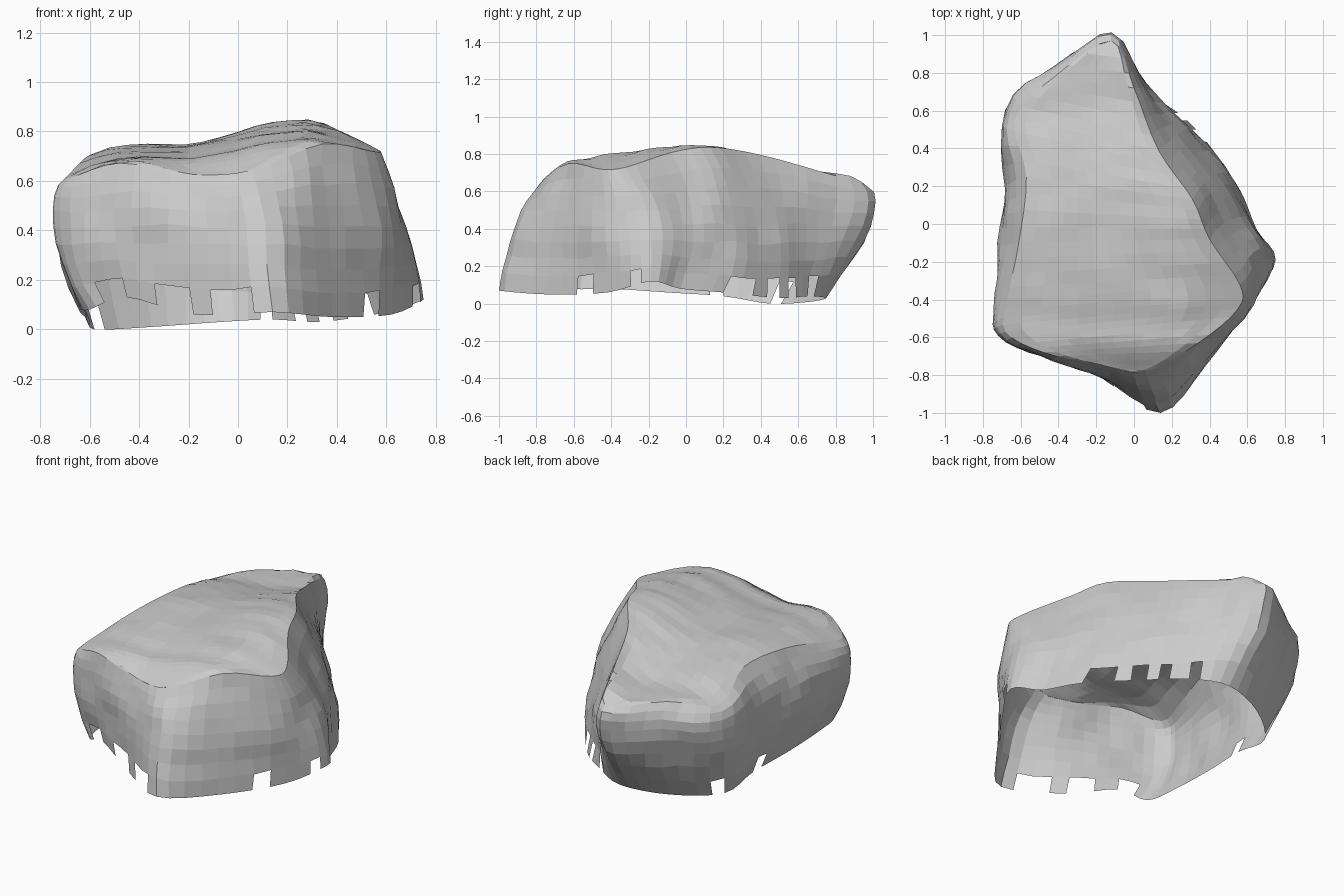
import bpy, bmesh, random
from mathutils import Vector, noise

if "Cube" in bpy.data.objects:
    bpy.data.objects.remove(bpy.data.objects["Cube"])

random.seed(7)
SUB, ROWS, COLS = 4, 8, 13

# Outline control points, clockwise from the back tip: rim (x, y)
RIM = [(-.12, .97), (.0, .72), (.13, .39), (.31, .13), (.4, -.08), (.56, -.32),
       (.55, -.45), (.34, -.63), (.06, -.78), (-.2, -.74), (-.48, -.68), (-.68, -.57),
       (-.67, -.4), (-.61, -.1), (-.57, .25), (-.63, .56), (-.42, .78)]
# widest belt (x, y), at z = 0.42
BELT = [(-.11, .985), (.08, .71), (.25, .49), (.44, .27), (.56, .04), (.67, -.2),
        (.615, -.43), (.37, -.71), (.1, -.91), (-.2, -.79), (-.5, -.7), (-.72, -.59),
        (-.74, -.45), (-.71, -.1), (-.69, .2), (-.685, .6), (-.4, .84)]
# open lower edge (x, y, z)
BASE = [(-.07, .75, .03), (.14, .65, .04), (.33, .5, .03), (.55, .2, .06), (.65, -.03, .08),
        (.75, -.19, .12), (.62, -.42, .06), (.38, -.75, .05), (.14, -1.0, .07),
        (-.18, -.81, .06), (-.45, -.68, .13), (-.6, -.6, .08), (-.64, -.4, .08),
        (-.63, -.1, .06), (-.6, .2, .04), (-.58, .45, .0), (-.35, .66, .01)]

# Top height = profile across x + drop along y
PX = [(-.75, .6), (-.68, .66), (-.6, .71), (-.5, .74), (-.4, .75), (-.2, .75), (0, .8),
      (.1, .83), (.28, .85), (.4, .82), (.55, .77), (.6, .73)]
PY = [(-.85, -.22), (-.78, -.17), (-.7, -.12), (-.6, -.08), (-.4, -.045), (-.2, -.02), (0, 0),
      (.2, -.01), (.4, -.04), (.6, -.09), (.9, -.1), (1, -.16)]


def lerp_table(t, v):
    for (a, p), (b, q) in zip(t, t[1:]):
        if v <= b:
            return p + (q - p) * max(0, (v - a) / (b - a))
    return t[-1][1]


def height(x, y):
    ripple = .012 * noise.noise(Vector((x * 3, y * 7, 0)))
    drop = lerp_table(PY, y)
    if y < 0:
        drop *= .65 + .35 * min(1, max(0, (x + .4) / .4))
    return lerp_table(PX, x) + drop + ripple


def smooth_ring(pts):
    """Closed Catmull-Rom curve through the points."""
    n, out = len(pts), []
    for i in range(n):
        a, b, c, d = (Vector(pts[(i + k) % n]) for k in (-1, 0, 1, 2))
        for s in range(SUB):
            t = s / SUB
            out.append(.5 * (2 * b + (c - a) * t + (2 * a - 5 * b + 4 * c - d) * t * t
                             + (3 * b - a - 3 * c + d) * t ** 3))
    return out


rim = smooth_ring([(x, y, height(x, y)) for x, y in RIM])
belt = smooth_ring([(x, y, .42) for x, y in BELT])
base = smooth_ring(BASE)
N = len(rim)
bm = bmesh.new()

# Side walls: parabola through rim, belt and base at every outline point
rings = []
for r in range(ROWS + 1):
    t = r / ROWS
    ring = []
    for a, b, c in zip(rim, belt, base):
        p = a * (1 - t) * (1 - 2 * t) + b * 4 * t * (1 - t) + c * t * (2 * t - 1)
        if 0 < r < ROWS:
            p += .02 * noise.noise_vector(p * 5)
        ring.append(bm.verts.new(p))
    rings.append(ring)
for r in range(ROWS):
    for i in range(N):
        j = (i + 1) % N
        if r == ROWS - 1 and (i // 2 in (18, 20) or random.random() < .12):
            continue                      # chipped lower edge
        bm.faces.new((rings[r][i], rings[r][j], rings[r + 1][j], rings[r + 1][i]))

# Top: rows spanning from the left rim to the right rim
top = rings[0]
half = N // 2
grid = []
for i in range(half + 1):
    a, b = top[-i % N], top[i]
    if a is b:
        grid.append([a] * (COLS + 1))
        continue
    row = [a]
    for k in range(1, COLS):
        p = a.co.lerp(b.co, k / COLS)
        p.z = height(p.x, p.y)
        row.append(bm.verts.new(p))
    grid.append(row + [b])
for u, v in zip(grid, grid[1:]):
    for k in range(COLS):
        quad = list(dict.fromkeys((u[k], v[k], v[k + 1], u[k + 1])))
        bm.faces.new(quad)

bmesh.ops.delete(bm, geom=[v for v in bm.verts if not v.link_faces], context='VERTS')
bmesh.ops.recalc_face_normals(bm, faces=bm.faces)
if sum(f.normal.z * f.calc_area() for f in bm.faces) < 0:
    bmesh.ops.reverse_faces(bm, faces=bm.faces)
mesh = bpy.data.meshes.new("rock")
bm.to_mesh(mesh)
bm.free()
bpy.context.collection.objects.link(bpy.data.objects.new("rock", mesh))
